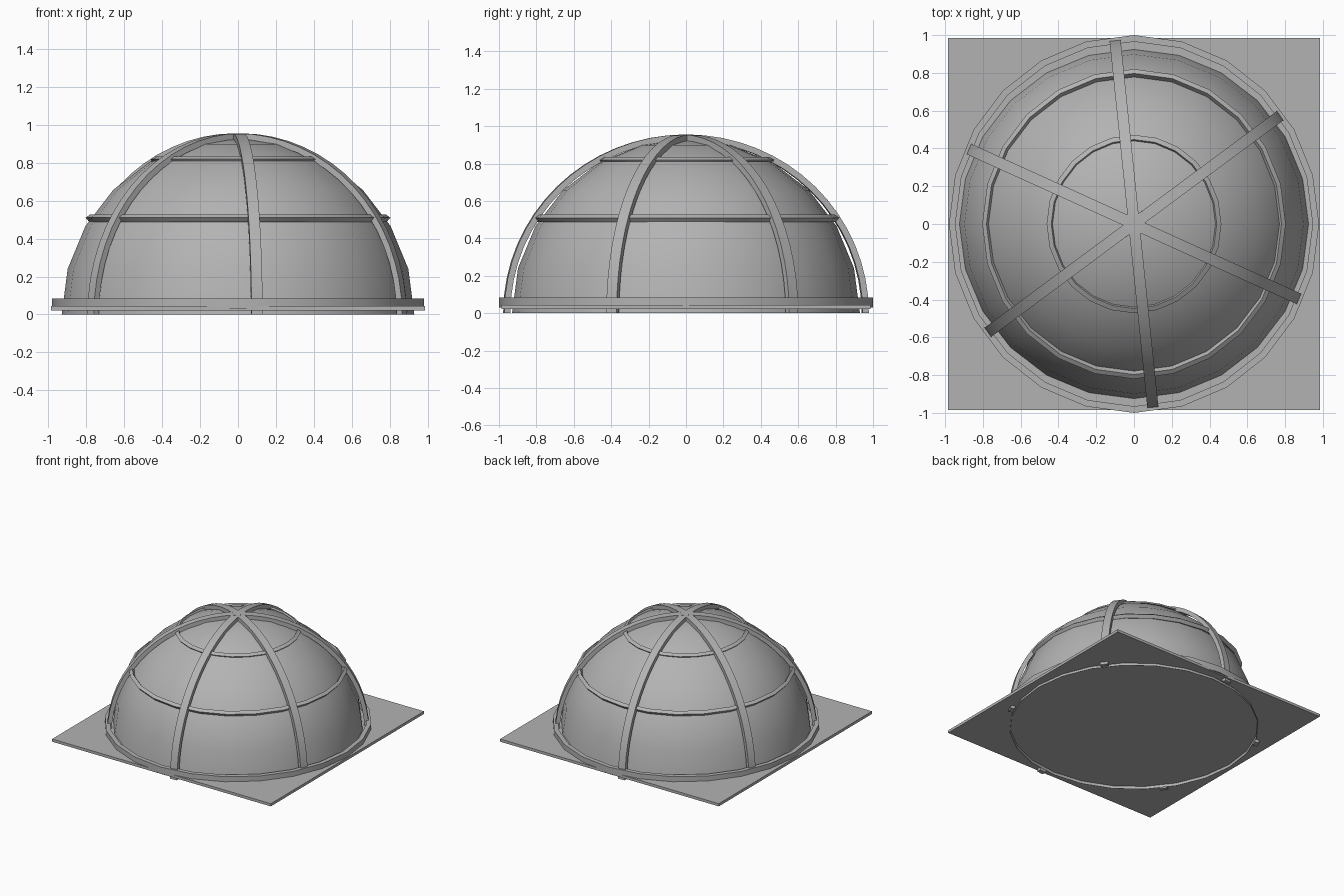
import bpy, bmesh, math

if "Cube" in bpy.data.objects:
    bpy.data.objects.remove(bpy.data.objects["Cube"])

SX = 0.98  # frame is slightly narrower in x than in y

grey = bpy.data.materials.new("dark_grey")
grey.diffuse_color = (0.45, 0.45, 0.45, 1)
grey.use_nodes = True
grey.node_tree.nodes["Principled BSDF"].inputs["Base Color"].default_value = grey.diffuse_color


def finish(name, bm, smooth=30):
    bmesh.ops.recalc_face_normals(bm, faces=bm.faces)
    me = bpy.data.meshes.new(name)
    bm.to_mesh(me)
    bm.free()
    me.materials.append(grey)
    ob = bpy.data.objects.new(name, me)
    bpy.context.collection.objects.link(ob)
    if smooth:
        bpy.context.view_layer.objects.active = ob
        ob.select_set(True)
        bpy.ops.object.shade_smooth_by_angle(angle=math.radians(smooth))
        ob.select_set(False)
    return ob


def bridge(bm, loops, closed):
    n = len(loops)
    for i in range(n if closed else n - 1):
        a, b = loops[i], loops[(i + 1) % n]
        for j in range(len(a)):
            k = (j + 1) % len(a)
            bm.faces.new((a[j], a[k], b[k], b[j]))


def ring(name, profile, sides=24):
    """Closed (radius, z) profile swept around the z axis."""
    bm = bmesh.new()
    loops = []
    for i in range(sides):
        t = 2 * math.pi * i / sides
        loops.append([bm.verts.new((SX * r * math.cos(t), r * math.sin(t), z)) for r, z in profile])
    bridge(bm, loops, True)
    return finish(name, bm)


def rib(name, angle, outer=0.98, depth=0.033, width=0.06, steps=32):
    """Half hoop across the dome, rectangular in section."""
    bm = bmesh.new()
    ca, sa, h = math.cos(angle), math.sin(angle), width / 2
    loops = []
    for i in range(steps + 1):
        t = math.pi * i / steps
        loop = []
        for r, w in ((outer, -h), (outer, h), (outer - depth, h), (outer - depth, -h)):
            u, z = r * math.cos(t), r * math.sin(t)
            loop.append(bm.verts.new((SX * (u * ca - w * sa), u * sa + w * ca, z * 0.975)))
        loops.append(loop)
    bridge(bm, loops, False)
    bm.faces.new(loops[0])
    bm.faces.new(loops[-1])
    return finish(name, bm)


# glass dome: upper half of a sphere
bm = bmesh.new()
bmesh.ops.create_uvsphere(bm, u_segments=24, v_segments=12, radius=0.93)
bmesh.ops.delete(bm, geom=[v for v in bm.verts if v.co.z < -0.01], context='VERTS')
finish("glass_dome", bm, 40)

# square floor plate
bm = bmesh.new()
bmesh.ops.create_cube(bm, size=1)
for v in bm.verts:
    v.co = (v.co.x * 1.972, v.co.y * 1.972, 0.033 + v.co.z * 0.022)
finish("floor_plate", bm, 0)

# horizontal hoops, the upper two leaning with the dome
ring("base_ring", [(0.965, 0.03), (1.0, 0.03), (1.0, 0.085), (0.965, 0.085)])
ring("middle_ring", [(0.775, 0.495), (0.80, 0.487), (0.82, 0.51), (0.797, 0.527)])
ring("upper_ring", [(0.44, 0.82), (0.465, 0.81), (0.472, 0.819), (0.447, 0.834)])

# three crossing ribs
for i in range(3):
    rib(f"rib_{i + 1}", math.radians(36 + 60 * i))
